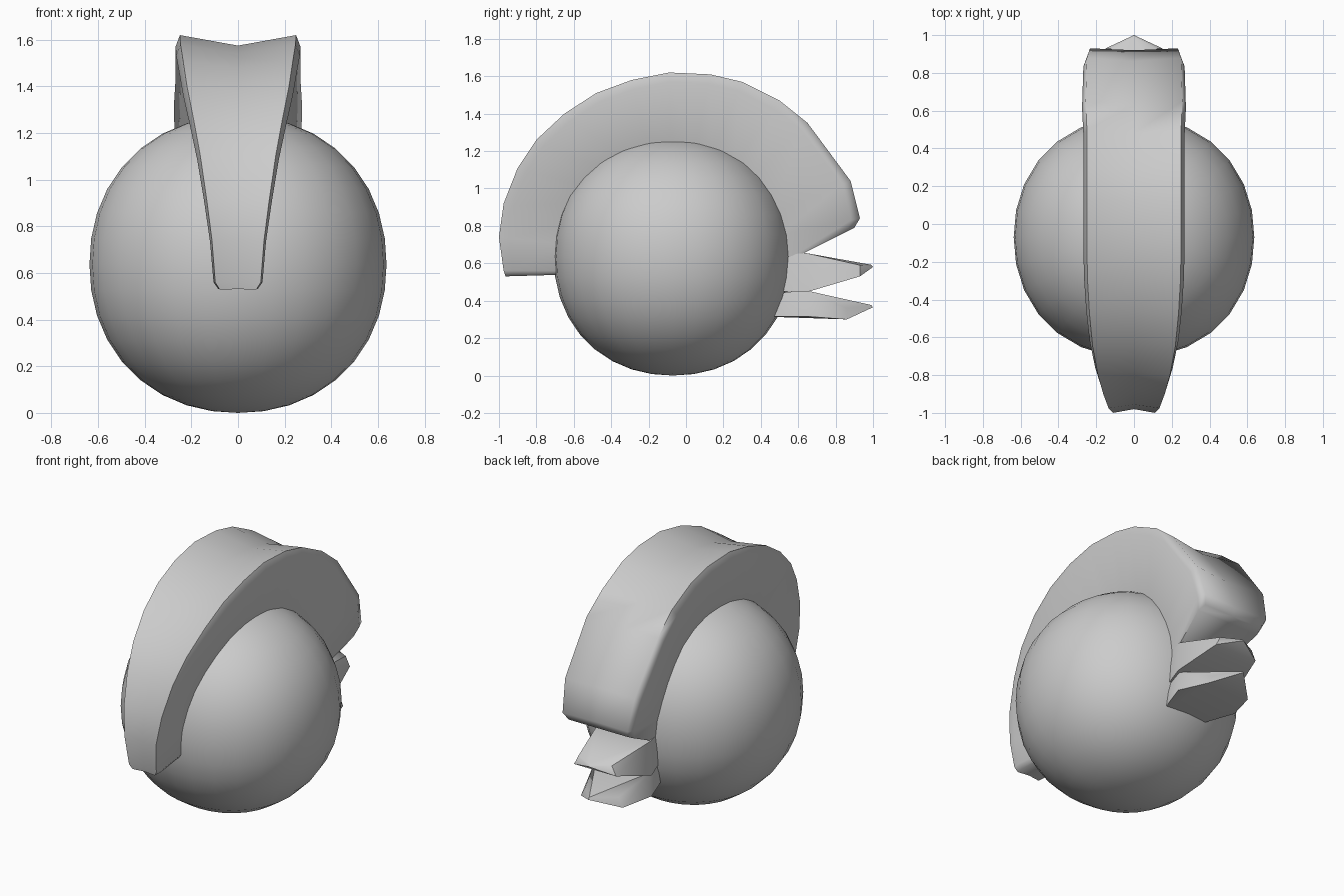
import bpy, bmesh, math
from mathutils import Vector

if "Cube" in bpy.data.objects:
    bpy.data.objects.remove(bpy.data.objects["Cube"])

CY, CZ, R = -0.07, 0.637, 0.637


def make_object(name, bm, angle):
    bmesh.ops.recalc_face_normals(bm, faces=bm.faces[:])
    me = bpy.data.meshes.new(name)
    bm.to_mesh(me)
    bm.free()
    ob = bpy.data.objects.new(name, me)
    bpy.context.collection.objects.link(ob)
    bpy.ops.object.select_all(action='DESELECT')
    ob.select_set(True)
    bpy.context.view_layer.objects.active = ob
    bpy.ops.object.shade_smooth_by_angle(angle=math.radians(angle))
    return ob


# round body, very slightly fuller on the diagonals than a true sphere
bm = bmesh.new()
bmesh.ops.create_uvsphere(bm, u_segments=28, v_segments=18, radius=1)
P = 2.12
for v in bm.verts:
    n = sum(abs(c) ** P for c in v.co) ** (1 / P)
    v.co = v.co / n * R
bmesh.ops.translate(bm, verts=bm.verts[:], vec=(0, CY, CZ))
make_object("ball_body", bm, 60)

# curved crest: outer y, outer z, half width, centre dip
stations = [
    (-0.965, 0.53, 0.085, 0.01), (-0.975, 0.56, 0.105, 0.015),
    (-1.00, 0.74, 0.12, 0.02),
    (-0.975, 0.92, 0.145, 0.02), (-0.90, 1.11, 0.175, 0.02),
    (-0.80, 1.26, 0.205, 0.025), (-0.65, 1.40, 0.235, 0.03),
    (-0.48, 1.51, 0.253, 0.035), (-0.29, 1.58, 0.265, 0.04),
    (-0.09, 1.62, 0.268, 0.045), (0.13, 1.61, 0.268, 0.045),
    (0.30, 1.57, 0.268, 0.04), (0.50, 1.47, 0.268, 0.035),
    (0.65, 1.35, 0.275, 0.03), (0.88, 1.04, 0.268, 0.02),
    (0.93, 0.84, 0.25, 0.01), (0.90, 0.79, 0.225, 0.0),
]
bm = bmesh.new()
rings = []
centre = Vector((0, CY, CZ))
side = Vector((1, 0, 0))
for i, (y, z, w, dip) in enumerate(stations):
    outer = Vector((0, y, z))
    inner = centre + (outer - centre).normalized() * 0.58
    if i < 2:
        inner = Vector((0, -0.62, 0.54 + 0.02 * i))
    elif i == len(stations) - 1:
        inner = Vector((0, 0.48, 0.58))
    d = (inner - outer).normalized()
    wi = w * 0.66                      # sides lean in towards the body
    half = [(inner, wi), (outer + d * 0.05, w), (outer, w * 0.93)]
    pts = [p - side * a for p, a in half] + [outer + d * dip]
    pts += [p + side * a for p, a in reversed(half)]
    rings.append([bm.verts.new(p) for p in pts])
for a, b in zip(rings, rings[1:]):
    for k in range(7):
        j = (k + 1) % 7
        bm.faces.new((a[k], a[j], b[j], b[k]))
bm.faces.new(rings[0])
bm.faces.new(rings[-1])
make_object("crest", bm, 75)


# wedge-shaped rear spikes: root heights, tip and front-edge corners
def spike(name, root_top, root_bottom, tip_z, corner_y, corner_z):
    bm = bmesh.new()
    pts = [(0, 1.0, tip_z), (0, 0.99, tip_z + 0.012)]
    for s in (-1, 1):
        pts += [(s * 0.15, corner_y, corner_z),
                (s * 0.12, corner_y, corner_z + 0.06),
                (s * 0.215, 0.66, root_bottom), (s * 0.19, 0.64, root_top),
                (s * 0.13, 0.42, root_bottom), (s * 0.13, 0.42, root_top - 0.02)]
    for p in pts:
        bm.verts.new(p)
    bmesh.ops.convex_hull(bm, input=bm.verts[:])
    loose = [v for v in bm.verts if not v.link_faces]
    bmesh.ops.delete(bm, geom=loose, context='VERTS')
    make_object(name, bm, 40)


spike("upper_spike", 0.655, 0.45, 0.58, 0.93, 0.53)
spike("lower_spike", 0.455, 0.315, 0.365, 0.86, 0.30)
